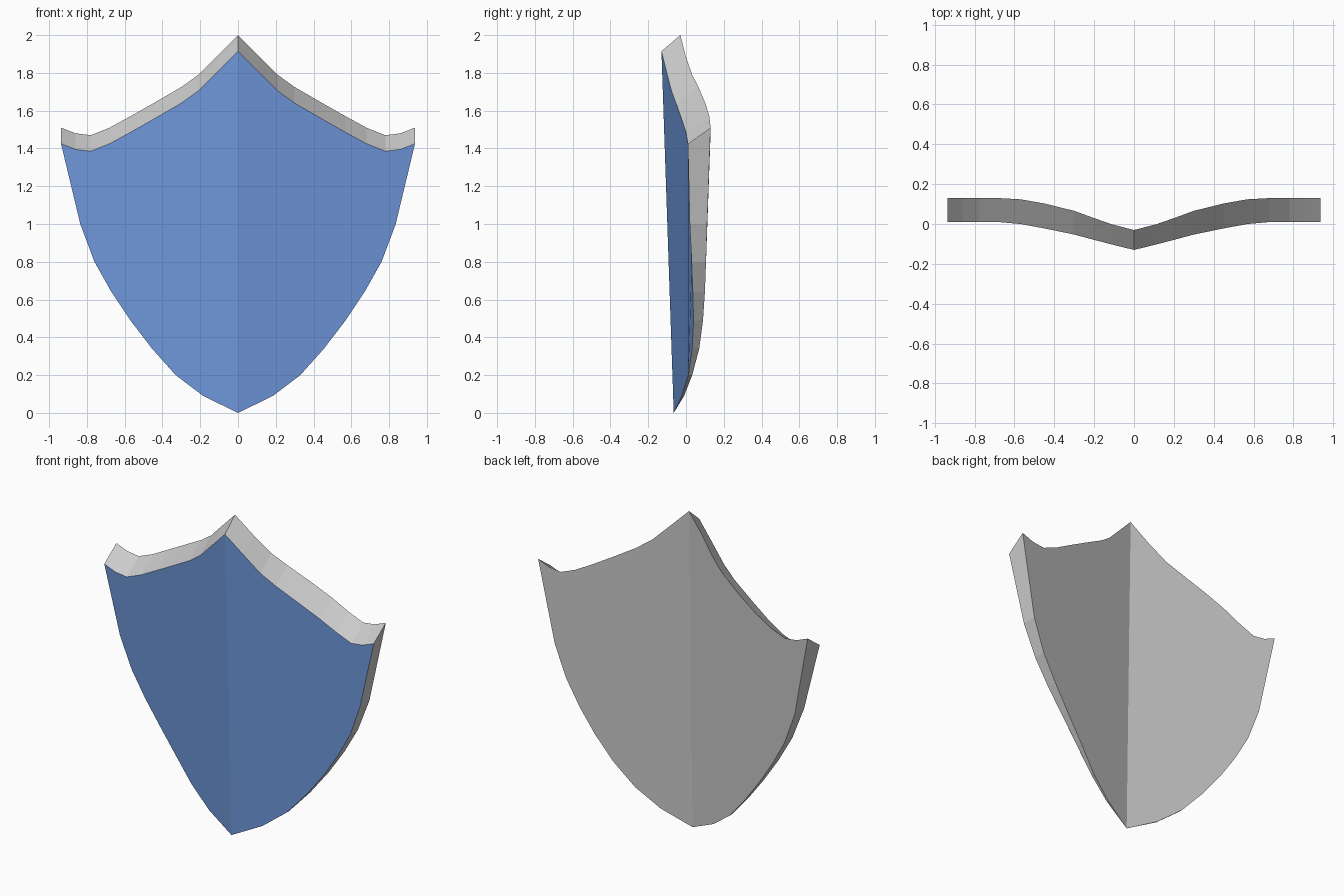
import bpy, bmesh

if "Cube" in bpy.data.objects:
    bpy.data.objects.remove(bpy.data.objects["Cube"])

# Half outline from the peak round to the bottom tip: x, front z, front y, back y
TOP = [(0, 1.915, -.13, -.03), (.11, 1.805, -.103, -.002), (.21, 1.705, -.077, .033),
       (.30, 1.64, -.053, .066), (.45, 1.553, -.022, .103), (.57, 1.485, 0, .124),
       (.68, 1.425, .01, .13), (.78, 1.385, .01, .13), (.86, 1.395, .01, .13),
       (.937, 1.425, .01, .13)]
SIDE = [(.835, 1.0, .02, .112), (.76, .80, .03, .106), (.67, .64, .036, .10),
        (.57, .49, .04, .09), (.455, .34, .033, .07), (.33, .20, .012, .033),
        (.185, .09, -.022, -.01)]
TIP = (0, 0, -.065)
RISE = .085  # the back edge of the top stands higher than the front edge

blue = bpy.data.materials.new("blue")
blue.diffuse_color = (.16, .32, .72, 1)
blue.use_nodes = True
blue.node_tree.nodes["Principled BSDF"].inputs["Base Color"].default_value = blue.diffuse_color


def make_object(name, bm, mat=None):
    mesh = bpy.data.meshes.new(name)
    bm.to_mesh(mesh)
    bm.free()
    ob = bpy.data.objects.new(name, mesh)
    bpy.context.collection.objects.link(ob)
    if mat:
        mesh.materials.append(mat)
    return ob


def half_shell(bm, s):
    """Front, back and rim of one half; returns the front face."""
    front = [bm.verts.new((s * x, yf, z)) for x, z, yf, yb in TOP + SIDE]
    back = [bm.verts.new((s * x, yb, z + RISE)) for x, z, yf, yb in TOP]
    back += [bm.verts.new((s * x, yb, z)) for x, z, yf, yb in SIDE]
    tip = bm.verts.new((TIP[0], TIP[2], TIP[1]))

    def face(verts):
        return bm.faces.new(verts if s < 0 else verts[::-1])

    for i in range(len(front) - 1):
        face([front[i], front[i + 1], back[i + 1], back[i]])
    face([front[-1], tip, back[-1]])
    face(back + [tip])
    return face([tip] + front[::-1])


# Body with a raised-looking border, opened where the panels sit
body = bmesh.new()
fronts = [half_shell(body, s) for s in (1, -1)]
bmesh.ops.inset_individual(body, faces=fronts, thickness=.055, use_even_offset=True)

# Coloured panels filling the inset areas
for f, side in zip(fronts, ("right", "left")):
    panel = bmesh.new()
    panel.faces.new([panel.verts.new(v.co) for v in f.verts])
    make_object("panel_" + side, panel, blue)
bmesh.ops.delete(body, geom=fronts, context='FACES_ONLY')
bmesh.ops.remove_doubles(body, verts=body.verts, dist=.001)
make_object("shield_body", body)
